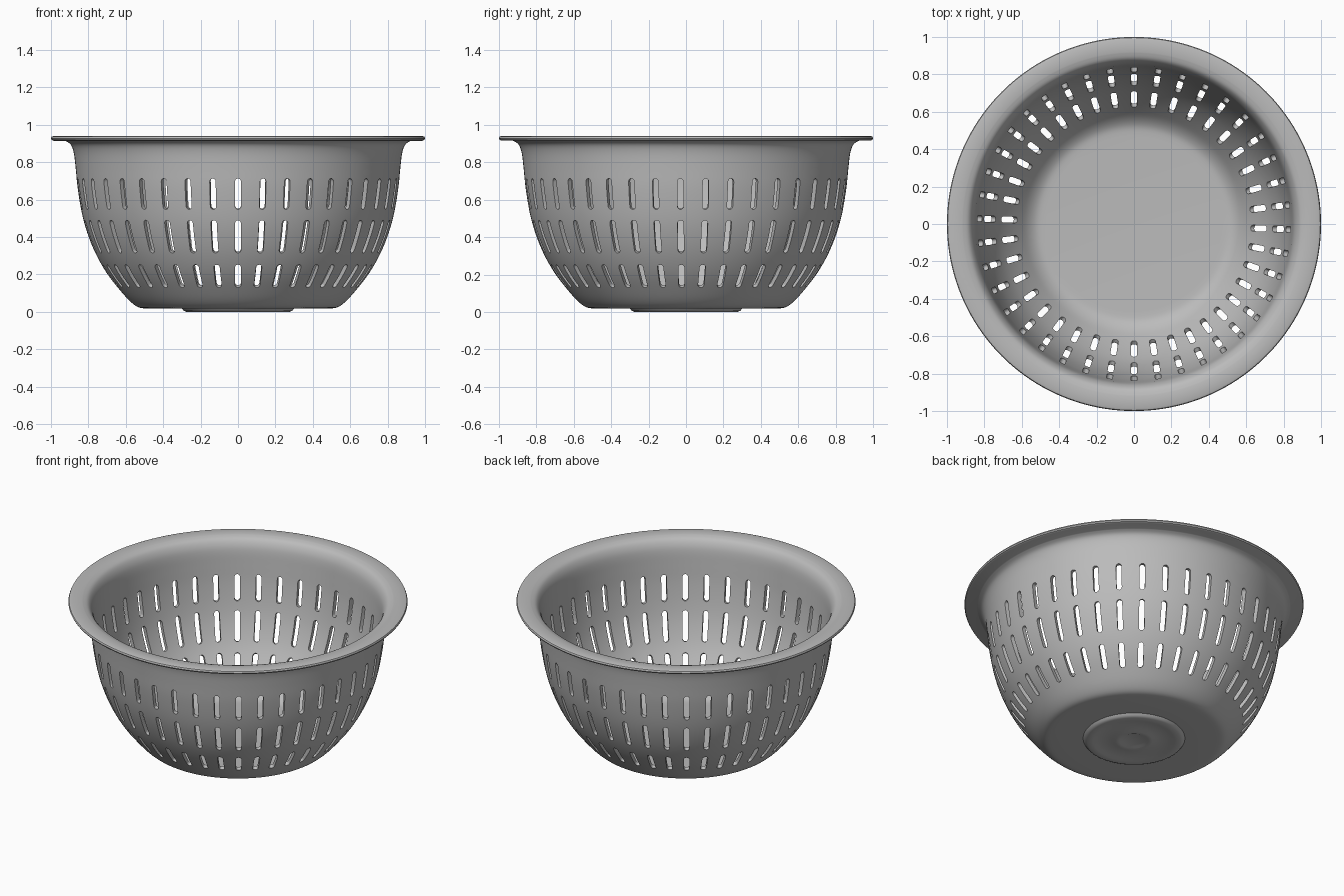
import bpy, bmesh, math
from mathutils import Vector, Matrix

cube = bpy.data.objects.get("Cube")
if cube:
    bpy.data.objects.remove(cube, do_unlink=True)

grey = bpy.data.materials.new("satin grey")
grey.use_nodes = True
colour = (0.5, 0.5, 0.5, 1)
grey.diffuse_color = colour
grey.node_tree.nodes["Principled BSDF"].inputs["Base Color"].default_value = colour


def smooth_path(points, steps=4):
    """Catmull-Rom curve through (radius, height) points."""
    pts = [Vector(p) for p in points]
    pts = [pts[0]] + pts + [pts[-1]]
    out = []
    for a, b, c, d in zip(pts, pts[1:], pts[2:], pts[3:]):
        for s in range(steps):
            t = s / steps
            out.append(0.5 * (2 * b + (c - a) * t + (2 * a - 5 * b + 4 * c - d) * t * t
                              + (3 * b - a - 3 * c + d) * t ** 3))
    return out + [pts[-1]]


def new_object(name, bm):
    mesh = bpy.data.meshes.new(name)
    bmesh.ops.recalc_face_normals(bm, faces=bm.faces)
    bm.to_mesh(mesh)
    bm.free()
    obj = bpy.data.objects.new(name, mesh)
    bpy.context.collection.objects.link(obj)
    return obj


# Profile: foot with rings, outer wall, rolled rim, inner wall, floor
foot = [(0, .006), (.07, .006), (.085, 0), (.11, 0), (.13, .006), (.22, .006),
        (.24, 0), (.275, 0), (.29, .006), (.3, .018)]
outer = [(.48, .018), (.53, .024), (.575, .055), (.63, .115), (.7, .205), (.76, .31),
         (.805, .42), (.835, .53), (.857, .66), (.868, .77), (.878, .85), (.895, .895), (.925, .915)]
rim = [(.985, .915), (.996, .92), (1, .928), (.996, .937), (.985, .941)]
inner = [(.92, .94), (.885, .927), (.862, .895), (.85, .85), (.842, .77), (.831, .66), (.809, .53),
         (.78, .42), (.735, .31), (.678, .215), (.61, .125), (.565, .075), (.52, .048), (.47, .042)]
profile = [Vector(p) for p in foot] + smooth_path(outer) + [Vector(p) for p in rim]
profile += smooth_path(inner) + [Vector((0, .042))]

bm = bmesh.new()
verts = [bm.verts.new((p.x, 0, p.y)) for p in profile]
edges = [bm.edges.new(pair) for pair in zip(verts, verts[1:])]
bmesh.ops.spin(bm, geom=verts + edges, cent=(0, 0, 0), axis=(0, 0, 1),
               angle=math.tau, steps=160, use_merge=False)
bmesh.ops.remove_doubles(bm, verts=bm.verts, dist=0.0002)
bowl = new_object("colander_bowl", bm)
bowl.data.materials.append(grey)

# Slot cutters: rounded prisms lying along the wall, (radius, height) at both ends
rows = [((.636, .135), (.718, .26)), ((.748, .32), (.812, .495)), ((.826, .55), (.85, .715))]
half_width, count = .016, 40
bm = bmesh.new()
for low, high in rows:
    low, high = Vector((low[0], 0, low[1])), Vector((high[0], 0, high[1]))
    along = (high - low).normalized()
    normal = Vector((along.z, 0, -along.x))
    side = Vector((0, 1, 0))
    centre = (low + high) / 2 - normal * .012
    straight = (high - low).length / 2 - half_width
    for i in range(count):
        angle = math.tau * i / count
        angle -= math.radians(2) * math.cos(angle) ** 2
        turn = Matrix.Rotation(angle, 3, 'Z')
        rings = []
        for depth in (-.05, .05):
            ring = []
            for k in range(14):
                a = math.pi * (k if k < 7 else k - 1) / 6
                shift = straight if k < 7 else -straight
                p = centre + normal * depth + side * half_width * math.cos(a)
                p += along * (half_width * math.sin(a) + shift)
                ring.append(bm.verts.new(turn @ p))
            rings.append(ring)
        a, b = rings
        bm.faces.new(a)
        bm.faces.new(b[::-1])
        for k in range(14):
            n = (k + 1) % 14
            bm.faces.new((a[n], a[k], b[k], b[n]))
cutter = new_object("slot_cutter", bm)
cutter.hide_render = True

# Cut the slots and drop the helper
bpy.ops.object.select_all(action='DESELECT')
bpy.context.view_layer.objects.active = bowl
bowl.select_set(True)
cut = bowl.modifiers.new("slots", 'BOOLEAN')
cut.operation = 'DIFFERENCE'
cut.solver = 'EXACT'
cut.object = cutter
bpy.ops.object.modifier_apply(modifier=cut.name)
bpy.data.objects.remove(cutter, do_unlink=True)
bpy.ops.object.shade_smooth_by_angle(angle=math.radians(35))
